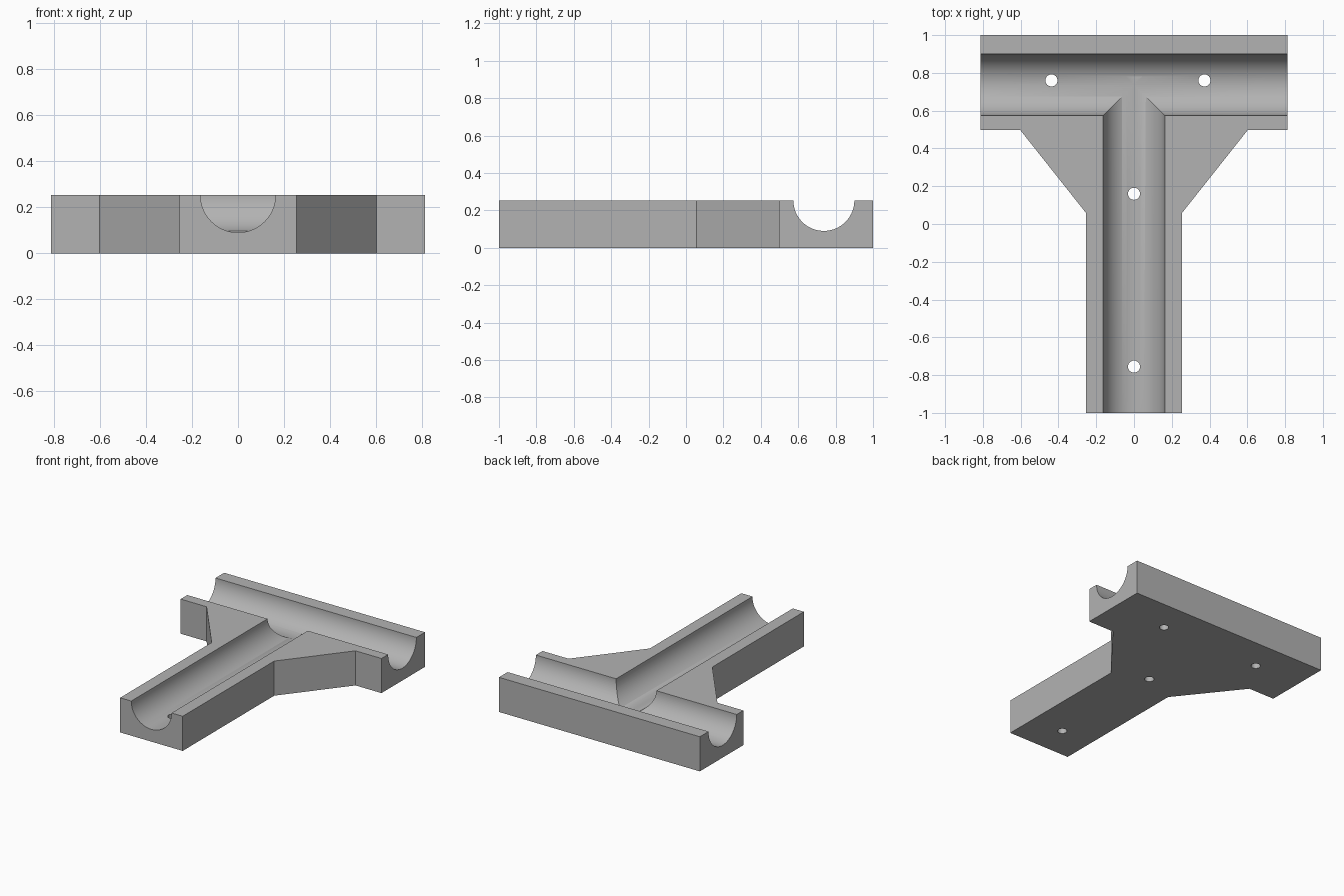
import bpy, bmesh, math
from mathutils import Matrix, Vector

cube = bpy.data.objects.get("Cube")
if cube:
    bpy.data.objects.remove(cube, do_unlink=True)

HEIGHT = 0.253
RADIUS = 0.163
CROSS_Y = 0.737
HOLE_RADIUS = 0.032

grey = bpy.data.materials.new("plain grey")
grey.use_nodes = True
COLOUR = (0.45, 0.45, 0.45, 1)
grey.diffuse_color = COLOUR
grey.node_tree.nodes["Principled BSDF"].inputs["Base Color"].default_value = COLOUR


def add_object(name, bm):
    mesh = bpy.data.meshes.new(name)
    bmesh.ops.recalc_face_normals(bm, faces=bm.faces)
    bm.to_mesh(mesh)
    bm.free()
    mesh.materials.append(grey)
    obj = bpy.data.objects.new(name, mesh)
    bpy.context.collection.objects.link(obj)
    return obj


def rod(name, start, end, radius, segments):
    """Cylinder cutter running between two points."""
    start, end = Vector(start), Vector(end)
    axis = end - start
    turn = axis.to_track_quat('Z', 'Y').to_matrix().to_4x4()
    bm = bmesh.new()
    bmesh.ops.create_cone(bm, cap_ends=True, segments=segments, radius1=radius,
                          radius2=radius, depth=axis.length,
                          matrix=Matrix.Translation((start + end) / 2) @ turn)
    return add_object(name, bm)


# T-shaped block with angled gussets, extruded from a mirrored half outline
half = [(0.812, 1), (0.812, 0.497), (0.602, 0.497), (0.253, 0.057), (0.253, -1)]
outline = half + [(-x, y) for x, y in reversed(half)]
bm = bmesh.new()
base = bm.faces.new([bm.verts.new((x, y, 0)) for x, y in outline])
top = bmesh.ops.extrude_face_region(bm, geom=[base])
bmesh.ops.translate(bm, vec=(0, 0, HEIGHT),
                    verts=[v for v in top["geom"] if isinstance(v, bmesh.types.BMVert)])
bracket = add_object("tee_bracket", bm)

# Half-round channels and the screw holes through their floors
cutters = [
    rod("cross_channel_cutter", (-1, CROSS_Y, HEIGHT), (1, CROSS_Y, HEIGHT), RADIUS, 96),
    rod("stem_channel_cutter", (0, -1.2, HEIGHT), (0, 0.78, HEIGHT), RADIUS, 96),
]
for x, y in [(-0.437, 0.76), (0.373, 0.76), (0, 0.16), (0, -0.755)]:
    cutters.append(rod("screw_hole_cutter", (x, y, -0.1), (x, y, 0.4), HOLE_RADIUS, 32))

bpy.context.view_layer.objects.active = bracket
for cutter in cutters:
    cut = bracket.modifiers.new(cutter.name, 'BOOLEAN')
    cut.operation = 'DIFFERENCE'
    cut.solver = 'EXACT'
    cut.object = cutter
    bpy.ops.object.modifier_apply(modifier=cut.name)
for cutter in cutters:
    bpy.data.objects.remove(cutter, do_unlink=True)

# Smooth channels, crisp block edges
bpy.ops.object.select_all(action='DESELECT')
bracket.select_set(True)
bpy.ops.object.shade_smooth_by_angle(angle=math.radians(30))
